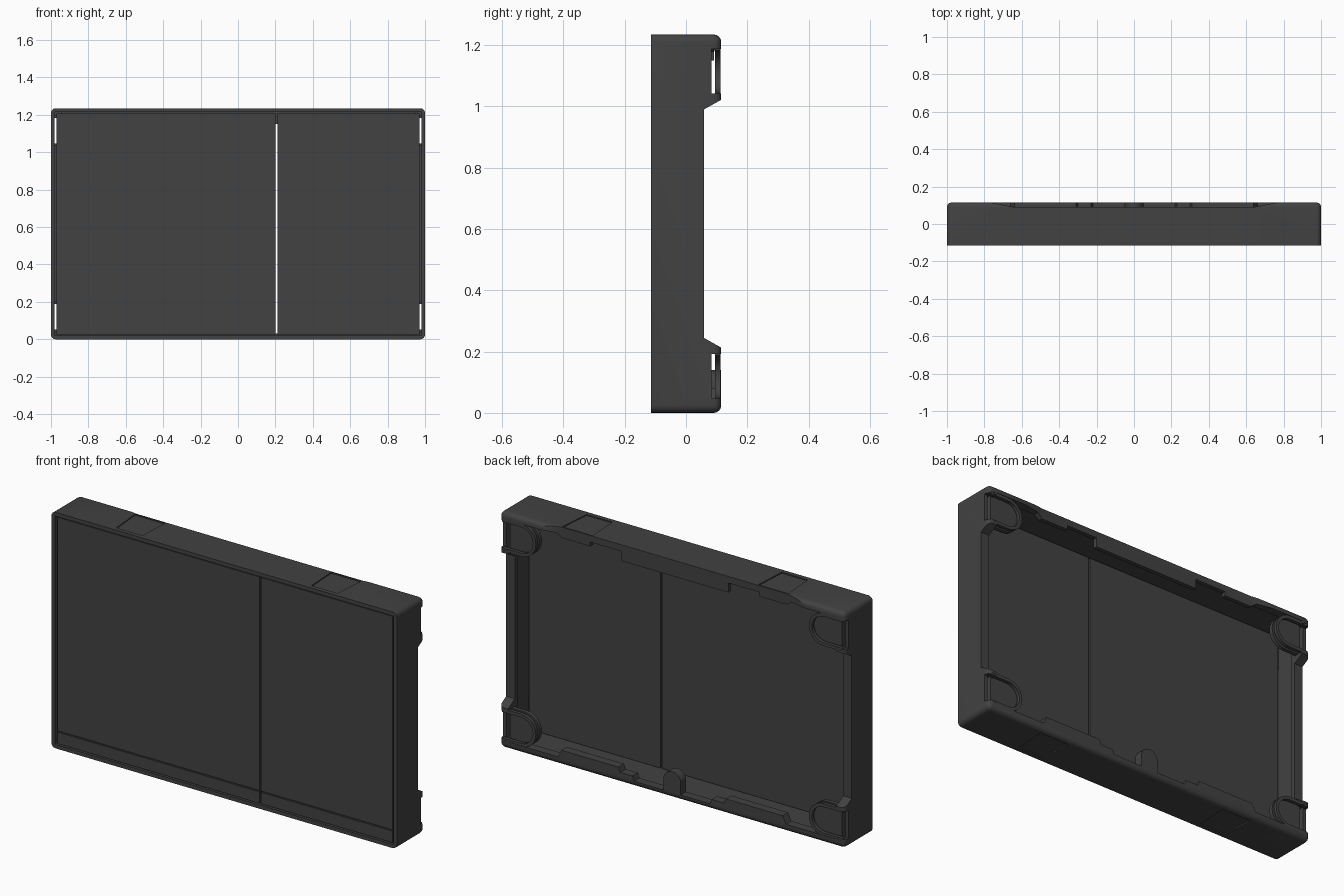
import bpy
import bmesh
import math
from mathutils import Vector

cube = bpy.data.objects.get("Cube")
if cube:
    bpy.data.objects.remove(cube, do_unlink=True)

H = 1.235      # height
B = 0.115      # half depth

grey = bpy.data.materials.new("dark_grey")
grey.use_nodes = True
grey.diffuse_color = (0.054, 0.054, 0.054, 1)
bsdf = grey.node_tree.nodes["Principled BSDF"]
bsdf.inputs["Base Color"].default_value = grey.diffuse_color
bsdf.inputs["Roughness"].default_value = 0.7


def prism(name, pts, lo, hi, axis="y"):
    """Extrude a flat outline along one axis; the outline uses the other two."""
    place = {"x": lambda a, b, t: (t, a, b),
             "y": lambda a, b, t: (a, t, b),
             "z": lambda a, b, t: (a, b, t)}[axis]
    bm = bmesh.new()
    face = bm.faces.new([bm.verts.new(place(a, b, lo)) for a, b in pts])
    ext = bmesh.ops.extrude_face_region(bm, geom=[face])
    verts = [g for g in ext["geom"] if isinstance(g, bmesh.types.BMVert)]
    bmesh.ops.translate(bm, verts=verts, vec=Vector(place(0, 0, hi - lo)))
    bmesh.ops.recalc_face_normals(bm, faces=bm.faces)
    mesh = bpy.data.meshes.new(name)
    bm.to_mesh(mesh)
    bm.free()
    mesh.materials.append(grey)
    ob = bpy.data.objects.new(name, mesh)
    bpy.context.scene.collection.objects.link(ob)
    return ob


def box(name, x, y, z):
    return prism(name, [(x[0], z[0]), (x[1], z[0]), (x[1], z[1]), (x[0], z[1])], *y)


def cut(target, cutter):
    """Subtract a cutter and discard it."""
    mod = target.modifiers.new("cut", "BOOLEAN")
    mod.operation = "DIFFERENCE"
    mod.solver = "EXACT"
    mod.object = cutter
    cutter.hide_render = True
    bpy.context.view_layer.objects.active = target
    bpy.ops.object.modifier_apply(modifier=mod.name)
    bpy.data.objects.remove(cutter, do_unlink=True)


def smooth(ob):
    bpy.ops.object.select_all(action="DESELECT")
    ob.select_set(True)
    bpy.context.view_layer.objects.active = ob
    bpy.ops.object.shade_smooth_by_angle(angle=math.radians(35))


def arc(cx, cz, r, start, end, n=12):
    return [(cx + r * math.cos(math.radians(start + (end - start) * i / n)),
             cz + r * math.sin(math.radians(start + (end - start) * i / n)))
            for i in range(n + 1)]


# Outer shell, rounded everywhere except around the front
frame = box("frame", (-1, 1), (-B, B), (0, H))
bm = bmesh.new()
bm.from_mesh(frame.data)
edges = [e for e in bm.edges if max(v.co.y for v in e.verts) > 0]
bmesh.ops.bevel(bm, geom=edges, offset=0.025, segments=4, profile=0.5, affect="EDGES")
bm.to_mesh(frame.data)
bm.free()

# Hollow interior, leaving a lip around the back
cut(frame, box("cavity", (-0.98, 0.98), (-0.2, 0.035), (0.02, H - 0.02)))
cut(frame, box("deep_cavity", (-0.94, 0.94), (-0.05, 0.07), (0.02, H - 0.02)))

# Stepped back opening with tabs along top and bottom
half = [(0.31, 1.15), (0.31, 1.2), (0.49, 1.2), (0.49, 1.178), (0.65, 1.178),
        (0.68, 1.2), (0.95, 1.2), (0.95, 0.04), (0.66, 0.04), (0.64, 0.08),
        (0.31, 0.08), (0.3, 0.055), (0.23, 0.055), (0.22, 0.03), (0.05, 0.03)]
bump = arc(0, 0.09, 0.05, 0, 180)
outline = half + bump + [(-x, z) for x, z in reversed(half)]
cut(frame, prism("opening", outline, 0, 0.2))

# Side walls step down between the corners
step = [(0.058, 0.245), (0.115, 0.213), (0.2, 0.213), (0.2, 1.022), (0.115, 1.022), (0.058, 0.99)]
for s in (-1, 1):
    cut(frame, prism("side_step", step, min(s * 0.8, s * 1.1), max(s * 0.8, s * 1.1), "x"))

# Shallow dip in the back edge of the top wall
dip = [(-0.77, 0.116), (-0.65, 0.092), (0.65, 0.092), (0.77, 0.116), (0.77, 0.2), (-0.77, 0.2)]
cut(frame, prism("top_dip", dip, 1.1, 1.3, "z"))

# Recessed pads on the top and bottom walls
for s in (-1, 1):
    pad = [(s * 0.655, 0.085), (s * 0.48, 0.085), (s * 0.49, -0.092), (s * 0.64, -0.092)]
    cut(frame, prism("top_pad", pad, H - 0.006, H + 0.1, "z"))
    cut(frame, prism("bottom_pad", pad, -0.1, 0.006, "z"))

# Corner pockets: side notch, slit, U-shaped floor and raised rim
for sx, side in ((-1, "right"), (1, "left")):
    for cz, level in ((H - 0.12, "upper"), (0.12, "lower")):
        def flip(pts):
            return [(sx * x, z) for x, z in pts]
        xs = sorted((sx * 0.962, sx * 0.982))
        cut(frame, box("slit", xs, (-0.1, 0.2), (cz - 0.08, cz + 0.08)))
        xs = sorted((sx * 0.9, sx * 1.1))
        cut(frame, box("notch", xs, (0.083, 0.2), (cz - 0.073, cz + 0.073)))
        outer = arc(0.875, cz, 0.085, 90, 270)
        inner = arc(0.875, cz, 0.068, 270, 90)
        prism(f"{level}_{side}_pocket_floor",
              flip([(0.962, cz + 0.085)] + outer + [(0.962, cz - 0.085)]), 0.062, 0.083)
        rim = prism(f"{level}_{side}_pocket_rim",
                    flip([(0.985, cz + 0.085)] + outer + [(0.985, cz - 0.085),
                         (0.985, cz - 0.068)] + inner + [(0.985, cz + 0.068)]), 0.095, 0.113)
        smooth(rim)
smooth(frame)

# Two front panels with a gap between them and a groove near the bottom
for name, x in (("wide_panel", (-0.97, 0.2)), ("narrow_panel", (0.21, 0.97))):
    panel = box(name, x, (-0.108, -0.088), (0.024, 1.208))
    cut(panel, box("groove", (-1.1, 1.1), (-0.2, -0.102), (0.084, 0.091)))
